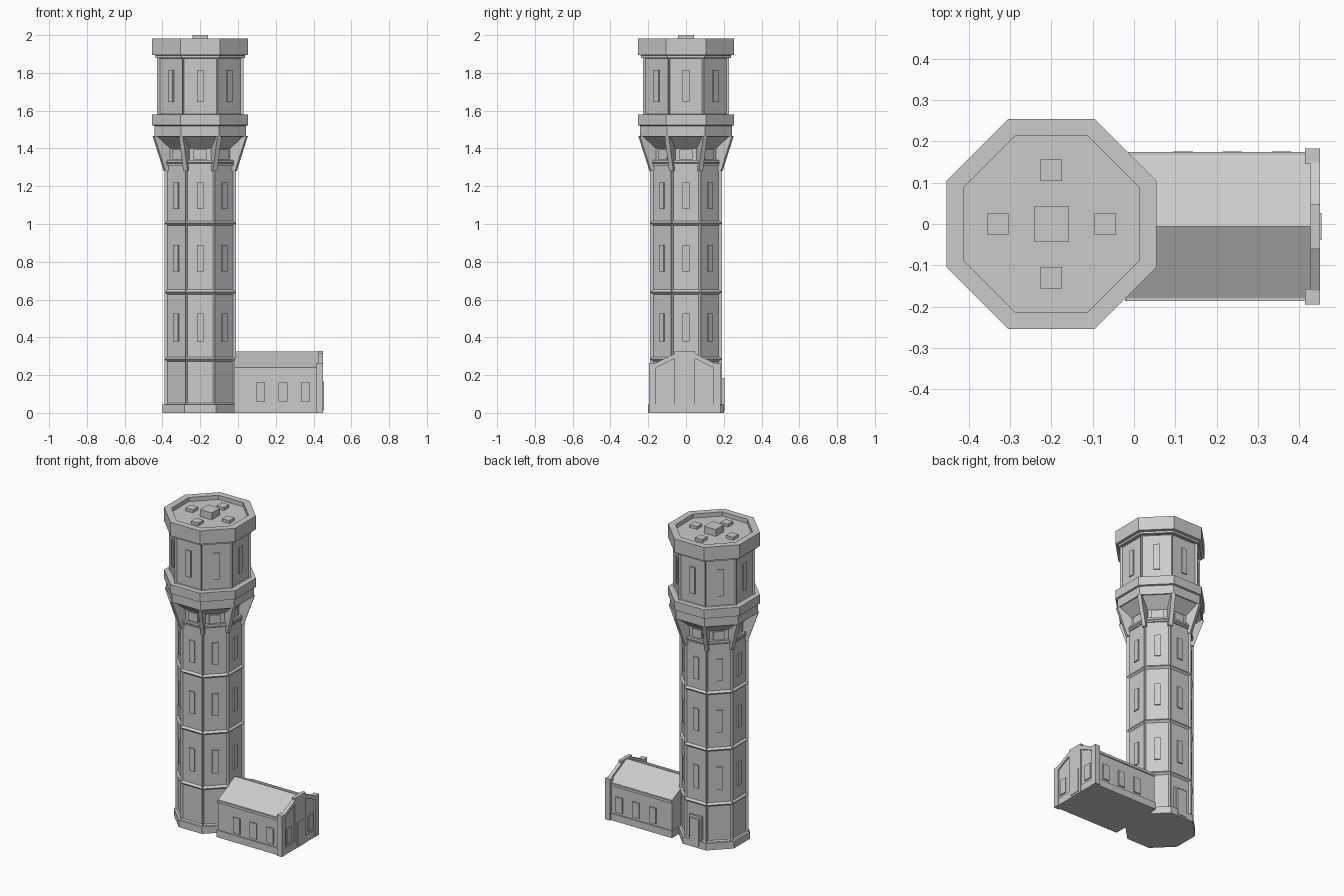
import bpy, bmesh, math
from mathutils import Matrix, Vector

if "Cube" in bpy.data.objects:
    bpy.data.objects.remove(bpy.data.objects["Cube"])

stone = bpy.data.materials.new("grey_stone")
stone.diffuse_color = (0.6, 0.6, 0.6, 1)
stone.use_nodes = True
stone.node_tree.nodes["Principled BSDF"].inputs["Base Color"].default_value = stone.diffuse_color
TX = -0.2                                  # tower axis
C = math.cos(math.pi / 8)


def finish(name, bm):
    bmesh.ops.recalc_face_normals(bm, faces=bm.faces)
    me = bpy.data.meshes.new(name)
    bm.to_mesh(me)
    bm.free()
    me.materials.append(stone)
    ob = bpy.data.objects.new(name, me)
    bpy.context.collection.objects.link(ob)
    return ob


def octagon(name, profile, panel=0, depth=0):
    """Stack of octagons (apothem, z); optionally sink a panel in every wall."""
    bm = bmesh.new()
    rings = []
    for a, z in profile:
        rings.append([bm.verts.new((TX + a / C * math.cos(math.pi / 8 + i * math.pi / 4),
                                    a / C * math.sin(math.pi / 8 + i * math.pi / 4), z))
                      for i in range(8)])
    walls = [bm.faces.new((lo[i], lo[(i + 1) % 8], hi[(i + 1) % 8], hi[i]))
             for lo, hi in zip(rings, rings[1:]) for i in range(8)]
    bm.faces.new(rings[0][::-1])
    bm.faces.new(rings[-1])
    if panel:
        bm.normal_update()
        bmesh.ops.inset_individual(bm, faces=walls, thickness=panel, depth=-depth)
    return finish(name, bm)


def add_box(bm, x0, x1, y0, y1, z0, z1, mat=Matrix()):
    m = mat @ Matrix.Translation(((x0 + x1) / 2, (y0 + y1) / 2, (z0 + z1) / 2)) \
        @ Matrix.Diagonal((x1 - x0, y1 - y0, z1 - z0, 1))
    bmesh.ops.create_cube(bm, size=1, matrix=m)


def boxes(name, items):
    bm = bmesh.new()
    for b in items:
        add_box(bm, *b)
    return finish(name, bm)


def add_prism(bm, pts, push):
    """Extrude a closed outline of 3D points along push."""
    f = bm.faces.new([bm.verts.new(p) for p in pts])
    r = bmesh.ops.extrude_face_region(bm, geom=[f])
    bmesh.ops.translate(bm, vec=Vector(push),
                        verts=[v for v in r["geom"] if isinstance(v, bmesh.types.BMVert)])
    bm.faces.new([v for v in f.verts][::-1]) if not f.is_valid else None


def around(i, offset=0):
    return Matrix.Translation((TX, 0, 0)) @ Matrix.Rotation(i * math.pi / 4 + offset, 4, 'Z')


# Tower: plinth, panelled shaft, neck, tank and cap
octagon("tower_plinth", [(0.2, 0), (0.2, 0.045)])
octagon("shaft", [(0.19, z) for z in (0.04, 0.285, 0.64, 1.005, 1.325)], 0.017, 0.012)
octagon("shaft_neck", [(0.185, 1.31), (0.185, 1.34), (0.168, 1.34), (0.168, 1.4),
                       (0.238, 1.465)])
octagon("tank_base", [(0.243, 1.463), (0.243, 1.52), (0.254, 1.523), (0.254, 1.58)])
octagon("tank", [(0.228, 1.575), (0.228, 1.885)], 0.012, 0.012)
octagon("cap", [(0.237, 1.88), (0.237, 1.893), (0.254, 1.895), (0.254, 1.982),
                (0.213, 1.982), (0.213, 1.955)])

# Tower windows on all eight sides
for name, a, hw, spans in (
        ("shaft_windows", 0.178, 0.018, [(0.377, 0.525), (0.748, 0.89), (1.08, 1.22)]),
        ("tank_windows", 0.216, 0.018, [(1.645, 1.815)]),
        ("neck_windows", 0.168, 0.035, [(1.342, 1.395)])):
    bm = bmesh.new()
    for i in range(8):
        for z0, z1 in spans:
            add_box(bm, a - 0.01, a + 0.008, -hw, hw, z0, z1, around(i))
    finish(name, bm)

# Slanted struts under the tank, one on each corner
bm = bmesh.new()
for i in range(8):
    m = around(i, math.pi / 8)
    side = [(0.16, 1.28), (0.205, 1.28), (0.213, 1.305), (0.268, 1.465), (0.2, 1.465), (0.16, 1.4)]
    add_prism(bm, [m @ Vector((r, -0.012, z)) for r, z in side],
              m.to_3x3() @ Vector((0, 0.024, 0)))
finish("struts", bm)

# Roof hatches
boxes("roof_hatches",
      [(TX - 0.042, TX + 0.042, -0.042, 0.042, 1.95, 2.0)] +
      [(TX + dx - 0.026, TX + dx + 0.026, dy - 0.026, dy + 0.026, 1.95, 1.974)
       for dx, dy in ((0.13, 0), (-0.13, 0), (0, 0.13), (0, -0.13))])

# Tower door at the back
boxes("tower_door", [(TX - 0.045, TX + 0.045, 0.17, 0.19, 0.02, 0.2),
                     (TX - 0.033, TX + 0.033, 0.17, 0.204, 0.01, 0.185)])

# Annex: walls with pitched roof
CY = -0.006
bm = bmesh.new()
add_prism(bm, [(-0.018, CY + y, z) for y, z in
               ((-0.173, 0), (0.173, 0), (0.173, 0.24), (0, 0.325), (-0.173, 0.24))],
          (0.45, 0, 0))
finish("annex", bm)

# Gable wall with stepped, sloping top
bm = bmesh.new()
half = [(0.18, 0), (0.18, 0.262), (0.15, 0.262), (0.056, 0.31)]
add_prism(bm, [(0.428, CY + y, z) for y, z in half] +
          [(0.428, CY - y, z) for y, z in reversed(half)], (0.014, 0, 0))
finish("gable_wall", bm)
boxes("gable_centre", [(0.427, 0.45, CY - 0.054, CY + 0.054, 0, 0.328)])
bm = bmesh.new()
for s in (-1, 1):
    add_prism(bm, [(0.427, CY + s * y, z) for y, z in
                   ((0.155, 0.238), (0.155, 0.264), (0.05, 0.316), (0.05, 0.29))],
              (0.023, 0, 0))
finish("gable_coping", bm)

# Corner pilasters, eaves and plinth
boxes("annex_pilasters", [(0.414, 0.45, min(a, b), max(a, b), 0, 0.264) for a, b in
                          ((CY - 0.189, CY - 0.152), (CY + 0.152, CY + 0.189))])
boxes("annex_plinth", [(-0.022, 0.448, CY - 0.18, CY + 0.18, 0, 0.045)])
boxes("annex_eaves", [(-0.018, 0.42, CY - 0.18, CY + 0.18, 0.222, 0.238)])

# Annex windows and door
wins = [(x - 0.024, x + 0.024, CY + s * 0.173 - 0.008, CY + s * 0.173 + 0.008, 0.06, 0.16)
        for x in (0.119, 0.238, 0.358) for s in (-1, 1)]
wins += [(0.43, 0.449, CY + s * 0.112 - 0.025, CY + s * 0.112 + 0.025, 0.06, 0.16)
         for s in (-1, 1)]
boxes("annex_windows", wins)
boxes("annex_door", [(0.44, 0.454, CY - 0.033, CY + 0.033, 0.012, 0.165)])
